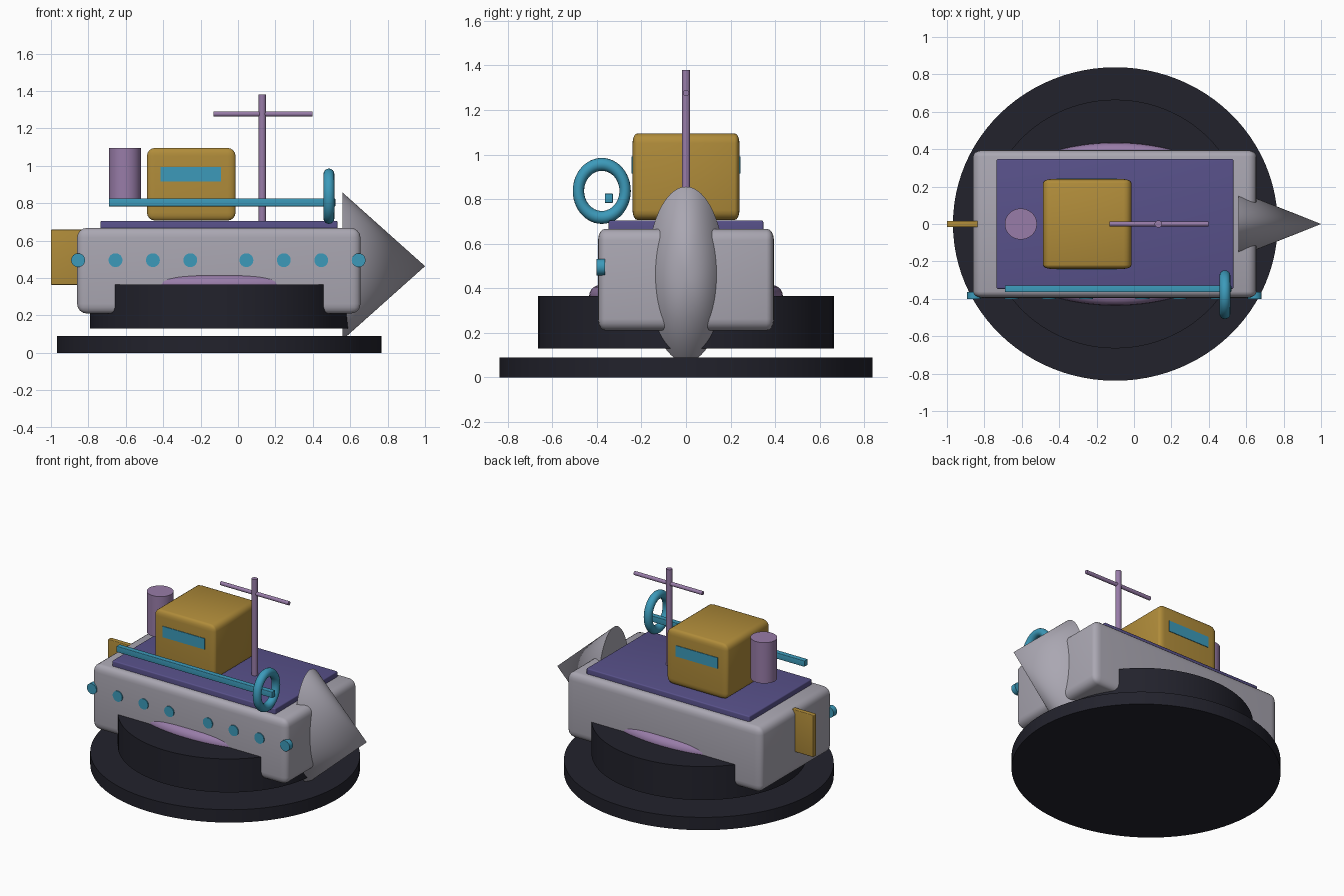
import bpy
import math

if "Cube" in bpy.data.objects:
    bpy.data.objects.remove(bpy.data.objects["Cube"], do_unlink=True)


def material(name, hex_code):
    """Flat colour given as an sRGB hex string, stored as linear values."""
    srgb = [int(hex_code[i:i + 2], 16) / 255 for i in (0, 2, 4)]
    col = [((c + 0.055) / 1.055) ** 2.4 for c in srgb] + [1]
    m = bpy.data.materials.new(name)
    m.use_nodes = True
    m.diffuse_color = col
    m.node_tree.nodes["Principled BSDF"].inputs["Base Color"].default_value = col
    return m


GREY = material("pale grey", "aaa7b2")
BLACK = material("blue black", "22222c")
INDIGO = material("deck indigo", "58518a")
OCHRE = material("ochre", "b08c3a")
TEAL = material("teal", "3c9aba")
MAUVE = material("mauve", "987ca8")


def finish(name, mat, bevel=0.0, segments=4, y_scale=1.0):
    """Name, colour, round off and smooth the active object."""
    ob = bpy.context.object
    ob.name = name
    bpy.ops.object.transform_apply(location=False, rotation=True, scale=True)
    ob.data.materials.append(mat)
    if bevel:
        mod = ob.modifiers.new("rounding", "BEVEL")
        mod.width = bevel
        mod.segments = segments
        bpy.ops.object.modifier_apply(modifier=mod.name)
    ob.scale.y = y_scale
    bpy.ops.object.transform_apply(location=False, rotation=False, scale=True)
    bpy.ops.object.shade_smooth_by_angle(angle=math.radians(35))
    return ob


def box(name, mat, x, y, z, bevel=0.0, y_scale=1.0):
    """Box from (min, max) ranges; y_scale squeezes the rounding along y."""
    mid = [(a + b) / 2 for a, b in (x, y, z)]
    size = [b - a for a, b in (x, y, z)]
    bpy.ops.mesh.primitive_cube_add(size=1, location=mid)
    bpy.context.object.scale = (size[0], size[1] / y_scale, size[2])
    return finish(name, mat, bevel, y_scale=y_scale)


def cylinder(name, mat, centre, rx, ry, length, rotation=(0, 0, 0), sides=32):
    bpy.ops.mesh.primitive_cylinder_add(vertices=sides, radius=1, depth=length,
                                        location=centre, rotation=rotation)
    bpy.context.object.scale = (rx, ry, 1)
    return finish(name, mat)


QUARTER = math.pi / 2

# Stand: wide disc with a floating drum above it
cylinder("base_disc", BLACK, (-0.10, 0, 0.045), 0.868, 0.838, 0.09, sides=96)
cylinder("drum", BLACK, (-0.10, 0, 0.248), 0.692, 0.665, 0.235, sides=96)

# Rounded ring bulging out of the hull sides
bpy.ops.mesh.primitive_torus_add(major_radius=0.385, minor_radius=0.05,
                                 major_segments=96, minor_segments=20,
                                 location=(-0.10, 0, 0.365))
bpy.context.object.scale.x = 1.70
finish("side_bulge", MAUVE)

# Hull and deck
box("hull", GREY, (-0.86, 0.655), (-0.395, 0.395), (0.21, 0.667), 0.052, 0.65)
box("deck", INDIGO, (-0.735, 0.532), (-0.347, 0.347), (0.63, 0.705), 0.008)

# Pointed ram at the bow, a flattened cone
bpy.ops.mesh.primitive_cone_add(vertices=64, radius1=1, depth=0.44,
                                location=(0.78, 0, 0.463), rotation=(0, QUARTER, 0))
bpy.context.object.scale = (0.393, 0.175, 1)
finish("bow_ram", GREY)

# Cabin with a window on each side
box("cabin", OCHRE, (-0.487, -0.013), (-0.24, 0.24), (0.707, 1.095), 0.043, 0.5)
for side, label in ((-1, "front"), (1, "back")):
    y = side * 0.24
    box(label + "_window", TEAL, (-0.415, -0.09), (y - 0.004, y + 0.004), (0.915, 0.992))

# Funnel, mast and yard
cylinder("funnel", MAUVE, (-0.605, 0, 0.952), 0.086, 0.083, 0.286, sides=48)
cylinder("mast", MAUVE, (0.13, 0, 1.04), 0.02, 0.019, 0.68)
cylinder("yard", MAUVE, (0.133, 0, 1.277), 0.0135, 0.013, 0.53, (0, QUARTER, 0))

# Rudder at the stern
box("rudder", OCHRE, (-1.0, -0.815), (-0.017, 0.017), (0.363, 0.658), 0.005)

# Rail with a life ring
box("rail", TEAL, (-0.69, 0.52), (-0.364, -0.328), (0.783, 0.825), 0.003)
bpy.ops.mesh.primitive_torus_add(major_radius=0.119, minor_radius=0.029,
                                 major_segments=48, minor_segments=16,
                                 location=(0.486, -0.378, 0.837),
                                 rotation=(0, QUARTER, 0))
bpy.context.object.scale.y = 0.88
finish("life_ring", TEAL)

# Two groups of four portholes along the front side
for group in (-0.855, 0.045):
    for i in range(4):
        cylinder("porthole", TEAL, (group + 0.2 * i, -0.383, 0.495),
                 0.037, 0.037, 0.038, (QUARTER, 0, 0))
